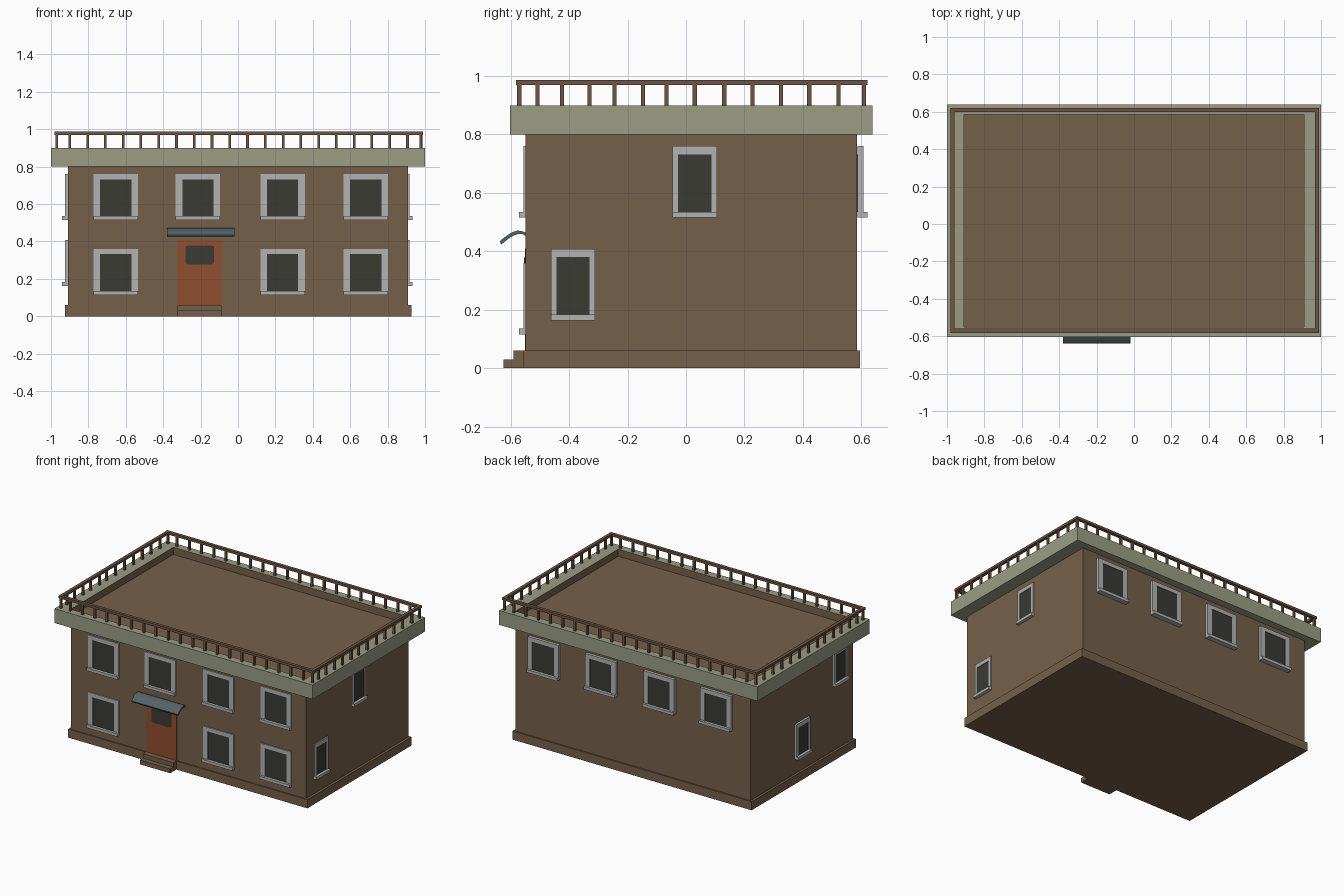
import bpy, bmesh, math
from mathutils import Vector

if "Cube" in bpy.data.objects:
    bpy.data.objects.remove(bpy.data.objects["Cube"])


def mat(name, rgb):
    m = bpy.data.materials.new(name)
    m.diffuse_color = (*rgb, 1)
    m.use_nodes = True
    m.node_tree.nodes["Principled BSDF"].inputs["Base Color"].default_value = m.diffuse_color
    return m


WALL = mat("brown wall", (0.18, 0.118, 0.068))
GREEN = mat("sage cornice", (0.325, 0.34, 0.235))
FRAME = mat("grey frame", (0.45, 0.45, 0.45))
GLASS = mat("dark glass", (0.042, 0.043, 0.034))
DOOR = mat("rust door", (0.28, 0.076, 0.031))
CANOPY = mat("slate canopy", (0.09, 0.122, 0.132))
RAIL = mat("brown railing", (0.15, 0.09, 0.055))


def add_box(bm, a, b):
    lo = [min(p, q) for p, q in zip(a, b)]
    hi = [max(p, q) for p, q in zip(a, b)]
    vs = bmesh.ops.create_cube(bm, size=1)["verts"]
    for v in vs:
        v.co = Vector([hi[i] if v.co[i] > 0 else lo[i] for i in range(3)])


def finish(name, bm, *mats):
    bmesh.ops.recalc_face_normals(bm, faces=bm.faces)
    me = bpy.data.meshes.new(name)
    bm.to_mesh(me)
    bm.free()
    for m in mats:
        me.materials.append(m)
    ob = bpy.data.objects.new(name, me)
    bpy.context.collection.objects.link(ob)
    return ob


def boxes(name, m, *pairs):
    bm = bmesh.new()
    for a, b in pairs:
        add_box(bm, a, b)
    return finish(name, bm, m)


def extrude(name, m, pts, vec):
    bm = bmesh.new()
    f = bm.faces.new([bm.verts.new(p) for p in pts])
    r = bmesh.ops.extrude_face_region(bm, geom=[f])
    new = [g for g in r["geom"] if isinstance(g, bmesh.types.BMVert)]
    bmesh.ops.translate(bm, verts=new, vec=vec)
    return finish(name, bm, m)


YF, YB, XW, DECK = -0.55, 0.585, 0.91, 0.85

# Body (its top is the roof deck) and plinth
boxes("walls", WALL, ((-XW, YF, 0.05), (XW, YB, DECK)))
boxes("plinth", WALL, ((-0.925, -0.557, 0), (0.927, 0.595, 0.06)))

# Windows: outward axis, direction and outer plane of the frame per side
SIDES = {"front": (1, -1, -0.557), "back": (1, 1, 0.607),
         "left": (0, -1, -0.925), "right": (0, 1, 0.918)}


def window(side, c, z, w, jamb):
    axis, d, plane = SIDES[side]

    def P(u, depth, h):
        v = plane - d * depth
        return (u, v, h) if axis == 1 else (v, u, h)
    l, r, top = c - w / 2, c + w / 2, z + 0.245
    li, ri, ti, bi = l + jamb, r - jamb, top - 0.028, z + 0.02
    boxes(side + "_window_frame", FRAME,
          (P(l, 0, bi), P(li, 0.02, top)), (P(ri, 0, bi), P(r, 0.02, top)),
          (P(li, 0, ti), P(ri, 0.02, top)))
    boxes(side + "_window_sill", FRAME, (P(l, -0.015, z), P(r, 0.02, bi)))
    boxes(side + "_window_glass", GLASS, (P(li, 0.0045, bi), P(ri, 0.024, ti)))


for x in (-0.653, -0.214, 0.238, 0.682):
    window("front", x, 0.515, 0.238, 0.035)
    window("back", x, 0.515, 0.238, 0.035)
    if x != -0.214:
        window("front", x, 0.115, 0.238, 0.035)
window("right", 0.03, 0.515, 0.152, 0.019)
window("right", -0.387, 0.163, 0.152, 0.019)
window("left", -0.395, 0.515, 0.152, 0.019)
window("left", 0.022, 0.163, 0.152, 0.019)

# Door, rounded door glass and steps
boxes("door", DOOR, ((-0.323, -0.552, 0.06), (-0.088, -0.545, 0.41)))
pts = []
for i, (cx, cz) in enumerate(((-0.14, 0.366), (-0.269, 0.366), (-0.269, 0.29), (-0.14, 0.29))):
    for k in range(4):
        a = math.radians(90 * i + 30 * k)
        pts.append((cx + 0.012 * math.cos(a), -0.554, cz + 0.012 * math.sin(a)))
extrude("door_glass", GLASS, pts, (0, 0.006, 0))
boxes("upper_step", WALL, ((-0.323, -0.59, 0.0), (-0.088, -0.55, 0.06)))
boxes("lower_step", WALL, ((-0.323, -0.625, 0), (-0.088, -0.58, 0.03)))

# Curved canopy over the door
curve = [(-0.55, 0.464), (-0.562, 0.469), (-0.576, 0.471), (-0.59, 0.467),
         (-0.604, 0.46), (-0.62, 0.449), (-0.638, 0.434)]
low = [(y + 0.005, z - 0.011) for y, z in reversed(curve)]
low[-1] = (-0.55, 0.453)
extrude("door_canopy", CANOPY, [(-0.38, y, z) for y, z in curve + low], (0.36, 0, 0))

# Cornice ring, with its roof-side faces in wall colour
bm = bmesh.new()
outer = [(-1, -0.603), (1, -0.603), (1, 0.638), (-1, 0.638)]
inner = [(-XW, YF), (XW, YF), (XW, YB), (-XW, YB)]
ring = [[bm.verts.new((x, y, z)) for x, y in loop]
        for loop, z in ((outer, 0.8), (outer, 0.9), (inner, 0.9), (inner, 0.8))]
for k in range(4):
    a, b = ring[k], ring[(k + 1) % 4]
    for i in range(4):
        f = bm.faces.new((a[i], a[(i + 1) % 4], b[(i + 1) % 4], b[i]))
        f.material_index = 1 if k == 2 else 0
finish("cornice", bm, GREEN, WALL)

# Roof railing: top rails and posts
XL, XR, R0, R1, T = -0.982, 0.989, -0.582, 0.621, 0.022
boxes("top_rail", RAIL,
      ((XL, R0, 0.97), (XR, R0 + T, 0.987)), ((XL, R1 - T, 0.97), (XR, R1, 0.987)),
      ((XL, R0 + T, 0.97), (XL + T, R1 - T, 0.987)),
      ((XR - T, R0 + T, 0.97), (XR, R1 - T, 0.987)))
xs = [-0.97] + [-0.899 + 0.095 * i for i in range(20)] + [0.978]
ys = [-0.508, -0.425, -0.33, -0.245, -0.147, -0.067, 0.03, 0.131, 0.228, 0.326, 0.422, 0.522]
spots = [(x, y) for x in xs for y in (R0 + T / 2, R1 - T / 2)]
spots += [(x, y) for y in ys for x in (-0.97, 0.98)]
boxes("railing_posts", RAIL,
      *[((x - 0.007, y - 0.007, 0.9), (x + 0.007, y + 0.007, 0.971)) for x, y in spots])
